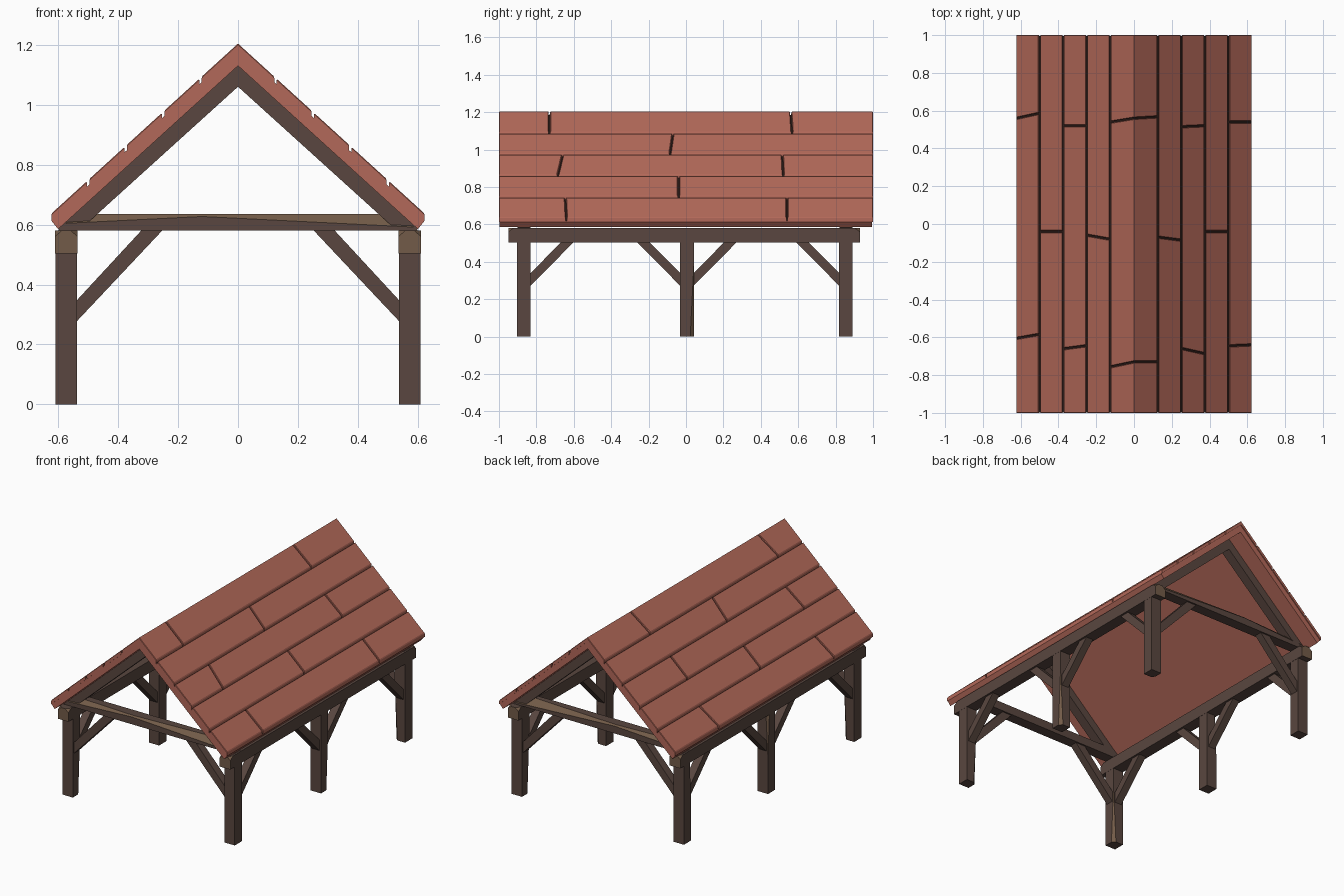
import bpy, bmesh, random
from mathutils import Vector

if "Cube" in bpy.data.objects:
    bpy.data.objects.remove(bpy.data.objects["Cube"])

random.seed(4)


def material(name, rgb):
    m = bpy.data.materials.new(name)
    m.diffuse_color = (*rgb, 1)
    m.use_nodes = True
    m.node_tree.nodes["Principled BSDF"].inputs["Base Color"].default_value = m.diffuse_color
    return m


WOOD = material("dark_wood", (0.10, 0.062, 0.05))
CUT = material("cut_wood", (0.17, 0.105, 0.065))
RED = material("red_board", (0.45, 0.14, 0.10))
GAP = material("board_gap", (0.03, 0.015, 0.012))


def finish(name, bm, mats):
    bmesh.ops.recalc_face_normals(bm, faces=bm.faces[:])
    me = bpy.data.meshes.new(name)
    bm.to_mesh(me)
    bm.free()
    for m in mats:
        me.materials.append(m)
    ob = bpy.data.objects.new(name, me)
    bpy.context.collection.objects.link(ob)
    return ob


def prism(name, pts, axis, a, b, mats=(WOOD, CUT), chips=(), tan_ends=False):
    """Extrude a 2D profile along an axis, then slice off chips (point, normal)."""
    put = {"x": lambda u, v, t: (t, u, v), "y": lambda u, v, t: (u, t, v),
           "z": lambda u, v, t: (u, v, t)}[axis]
    bm = bmesh.new()
    lo = [bm.verts.new(put(u, v, a)) for u, v in pts]
    hi = [bm.verts.new(put(u, v, b)) for u, v in pts]
    for cap in (lo, hi):
        bm.faces.new(cap).material_index = int(tan_ends)
    for i in range(len(pts)):
        j = (i + 1) % len(pts)
        bm.faces.new((lo[i], lo[j], hi[j], hi[i]))
    for co, no in chips:
        r = bmesh.ops.bisect_plane(bm, geom=bm.verts[:] + bm.edges[:] + bm.faces[:],
                                   plane_co=co, plane_no=Vector(no).normalized(), clear_outer=True)
        edges = [g for g in r["geom_cut"] if isinstance(g, bmesh.types.BMEdge)]
        if len(edges) > 2:
            bmesh.ops.edgeloop_fill(bm, edges=edges, mat_nr=1)
    return finish(name, bm, mats)


def rect(u0, u1, v0, v1):
    return [(u0, v0), (u1, v0), (u1, v1), (u0, v1)]


POST_X, HALF = 0.573, 0.0365
POST_Y = (-0.867, 0.005, 0.855)

for side, s in (("right", 1), ("left", -1)):
    cx = s * POST_X
    # posts with one worn edge each
    for label, cy in zip(("front", "middle", "back"), POST_Y):
        sx, sy = random.choice((-1, 1)), random.choice((-1, 1))
        tilt = random.choice((-0.05, 0.05))
        co = (cx + sx * (HALF - 0.002), cy + sy * (HALF - 0.002), 0.3)
        prism(f"{label}_{side}_post", rect(cx - HALF, cx + HALF, cy - HALF, cy + HALF),
              "z", 0, 0.505, chips=[(co, (sx, sy, tilt))])

        # braces running along the wall plate
        for d in (-1, 1):
            if (label == "front" and d < 0) or (label == "back" and d > 0):
                continue
            y = cy + d * (HALF - 0.005)
            prism(f"{label}_{side}_plate_brace",
                  [(y, 0.267), (y + d * 0.237, 0.507), (y + d * 0.17, 0.507), (y, 0.335)],
                  "x", cx - 0.025, cx + 0.025)

        # braces running up to the tie beam
        if label != "middle":
            prism(f"{label}_{side}_tie_brace",
                  [(s * 0.54, 0.275), (s * 0.25, 0.583), (s * 0.32, 0.583), (s * 0.54, 0.345)],
                  "y", cy - 0.025, cy + 0.025)

    # wall plate with chipped pale ends
    chips = [((cx + d * HALF, e, 0.572), (d * 0.6, k * 0.5, 0.7))
             for e, k in ((-0.935, -1), (0.915, 1)) for d in (-1, 1)]
    chips.append(((cx + s * (HALF - 0.004), -0.5, 0.58), (s, -0.03, 0.6)))
    prism(f"{side}_wall_plate", rect(cx - HALF - 0.001, cx + HALF + 0.001, 0.503, 0.58),
          "y", -0.95, 0.93, chips=chips[:4], tan_ends=True)

# gable trusses: tie beam and rafters
for label, cy, k in (("front", POST_Y[0], -1), ("back", POST_Y[2], 1)):
    prism(f"{label}_tie_beam", [(-0.6, 0.58), (0.6, 0.58), (0.54, 0.635), (-0.54, 0.635)],
          "y", cy - 0.035, cy + 0.035,
          chips=[((-0.12, cy + k * 0.035, 0.627), (0.05, k, 1)),
                 ((-0.12, cy + k * 0.035, 0.627), (-0.05, k, 1))])
    for side, s in (("right", 1), ("left", -1)):
        prism(f"{label}_{side}_rafter",
              [(0, 1.13), (s * 0.6, 0.585), (s * 0.595, 0.58), (s * 0.53, 0.58), (0, 1.06)],
              "y", cy - 0.031, cy + 0.031)

# roof: base slab per slope, with separate boards laid on top
SLOPE = 0.911
ROWS = (0, 0.125, 0.25, 0.375, 0.5, 0.622)
JOINTS = {  # (upper y, lower y) of each cross joint, row by row from the ridge
    1: [[(-0.73, -0.73), (0.56, 0.567)], [(-0.07, -0.085)], [(-0.66, -0.685), (0.515, 0.52)],
        [(-0.04, -0.04)], [(-0.645, -0.64), (0.54, 0.54)]],
    -1: [[(-0.73, -0.755), (0.56, 0.54)], [(-0.08, -0.06)], [(-0.645, -0.66), (0.52, 0.52)],
         [(-0.04, -0.04)], [(-0.585, -0.605), (0.585, 0.56)]],
}


def top(x, drop=0.0):
    return 1.204 - SLOPE * abs(x) - drop


def board(bm, s, x0, x1, near, far):
    """One roof board; near/far are (upper y, lower y), top edges slightly bevelled."""
    rings = []
    for drop, inset in ((0.026, 0), (0.004, 0), (0, 0.003)):
        a = x0 if x0 == 0 else x0 + inset
        b = x1 - inset
        rings.append([bm.verts.new((s * x, y, top(x, drop))) for x, y in (
            (a, near[0] + inset), (b, near[1] + inset), (b, far[1] - inset), (a, far[0] - inset))])
    for lo, hi in zip(rings, rings[1:]):
        for i in range(4):
            j = (i + 1) % 4
            bm.faces.new((lo[i], lo[j], hi[j], hi[i]))
    bm.faces.new(rings[0])
    bm.faces.new(rings[-1])


G = 0.004
for side, s in (("right", 1), ("left", -1)):
    base = prism(f"{side}_roof_slab",
                 [(0, 1.13), (s * 0.6, 0.585), (s * 0.622, 0.612), (s * 0.622, top(0.622, 0.018)),
                  (0, top(0, 0.018))], "y", -0.997, 0.994, mats=(RED, GAP))
    for f in base.data.polygons:
        if f.normal.z > 0.5:
            f.material_index = 1
    bm = bmesh.new()
    for r, cuts in enumerate(JOINTS[s]):
        x0 = ROWS[r] + (G if r else 0)
        x1 = ROWS[r + 1] - (G if r < 4 else 0)
        ends = [(-1 - G, -1 - G)] + cuts + [(1 + G, 1 + G)]
        for p, q in zip(ends, ends[1:]):
            board(bm, s, x0, x1, [y + G for y in p], [y - G for y in q])
    finish(f"{side}_roof_boards", bm, (RED,))
